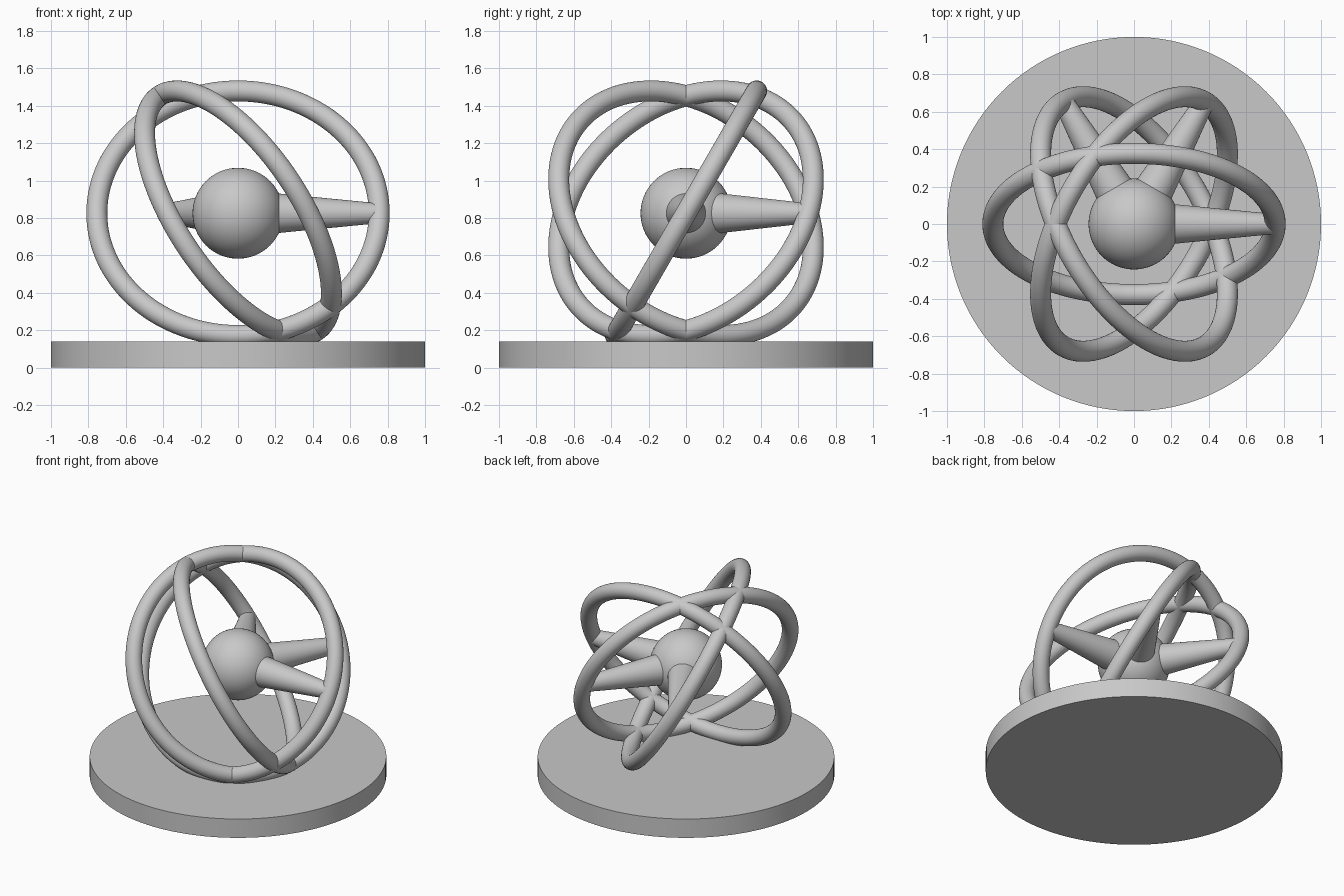
import bpy
import math
from mathutils import Matrix, Vector

cube = bpy.data.objects.get("Cube")
if cube:
    bpy.data.objects.remove(cube, do_unlink=True)

CENTRE = Vector((0, 0, 0.825))
RING_RADIUS = 0.755
TUBE_RADIUS = 0.056
BASE_HEIGHT = 0.14

# One plain grey for everything
grey = bpy.data.materials.new("plain_grey")
grey.use_nodes = True
colour = (0.58, 0.58, 0.58, 1)
grey.diffuse_color = colour
grey.node_tree.nodes["Principled BSDF"].inputs["Base Color"].default_value = colour


def finish(name):
    obj = bpy.context.object
    obj.name = name
    obj.data.materials.append(grey)
    bpy.ops.object.shade_smooth_by_angle(angle=math.radians(35))
    return obj


# Round base
bpy.ops.mesh.primitive_cylinder_add(vertices=128, radius=1, depth=BASE_HEIGHT,
                                    location=(0, 0, BASE_HEIGHT / 2))
finish("base")

# Central ball
bpy.ops.mesh.primitive_uv_sphere_add(segments=64, ring_count=32, radius=0.243,
                                     location=CENTRE)
finish("central_ball")

# Three tilted rings, each met by a tapered spoke at its level axis
tilt = Matrix.Rotation(math.radians(60), 4, 'X')
lay_along_x = Matrix.Rotation(math.radians(90), 4, 'Y')
spoke_start, spoke_end = 0.15, RING_RADIUS
for i, label in enumerate(("first", "second", "third")):
    place = Matrix.Translation(CENTRE) @ Matrix.Rotation(math.radians(60 * i), 4, 'Z')

    bpy.ops.mesh.primitive_torus_add(major_segments=128, minor_segments=32,
                                     major_radius=RING_RADIUS,
                                     minor_radius=TUBE_RADIUS)
    finish(label + "_ring").matrix_world = place @ tilt

    bpy.ops.mesh.primitive_cone_add(vertices=48, radius1=0.112, radius2=0.053,
                                    depth=spoke_end - spoke_start)
    middle = Matrix.Translation(((spoke_start + spoke_end) / 2, 0, 0))
    finish(label + "_spoke").matrix_world = place @ middle @ lay_along_x
